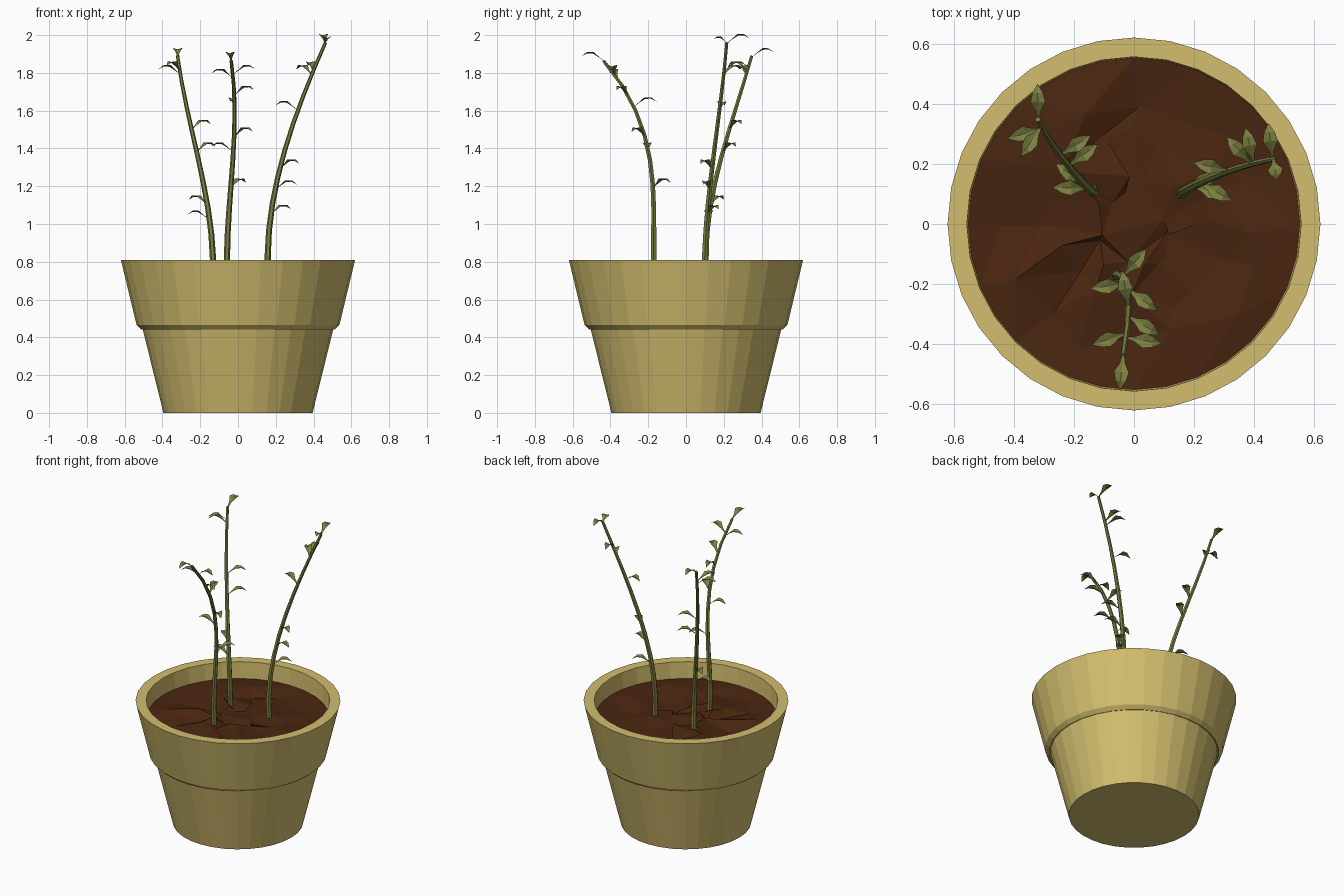
import bpy, bmesh, math, random
from mathutils import Vector

if "Cube" in bpy.data.objects:
    bpy.data.objects.remove(bpy.data.objects["Cube"])

random.seed(4)


def material(name, rgb):
    m = bpy.data.materials.new(name)
    m.diffuse_color = (*rgb, 1)
    m.use_nodes = True
    m.node_tree.nodes["Principled BSDF"].inputs["Base Color"].default_value = m.diffuse_color
    return m


CLAY = material("tan_clay", (0.645, 0.515, 0.156))
SOIL = material("brown_soil", (0.068, 0.019, 0.005))
GREEN = material("olive_green", (0.20, 0.215, 0.052))


def finish(name, bm, mat, closed=True):
    if closed:
        bmesh.ops.recalc_face_normals(bm, faces=bm.faces[:])
    me = bpy.data.meshes.new(name)
    bm.to_mesh(me)
    bm.free()
    me.materials.append(mat)
    bpy.context.collection.objects.link(bpy.data.objects.new(name, me))


def circle(bm, n, center, r, u, v):
    angles = [math.tau * i / n for i in range(n)]
    return [bm.verts.new(center + r * (math.cos(a) * u + math.sin(a) * v)) for a in angles]


def skin(bm, rings):
    # side quads between rings, plus both end caps
    for a, b in zip(rings, rings[1:]):
        for i in range(len(a)):
            j = (i + 1) % len(a)
            bm.faces.new((a[i], a[j], b[j], b[i]))
    bm.faces.new(rings[0])
    bm.faces.new(rings[-1])


X, Y, Z = Vector((1, 0, 0)), Vector((0, 1, 0)), Vector((0, 0, 1))

# pot: lathed profile with a stepped band and a hollow top
profile = [(0.395, 0), (0.505, 0.445), (0.513, 0.442), (0.537, 0.465), (0.62, 0.81),
           (0.556, 0.81), (0.55, 0.66)]
bm = bmesh.new()
skin(bm, [circle(bm, 32, Z * z, r, X, Y) for r, z in profile])
finish("pot", bm, CLAY)

# soil: faceted disc, poked into triangles and shaken inside its rim
bm = bmesh.new()
rings = [circle(bm, 16, Z * 0.7, r, X, Y) for r in (0.14, 0.28, 0.42, 0.553)]
skin(bm, rings)
bm.faces.ensure_lookup_table()
bmesh.ops.delete(bm, geom=[bm.faces[-1]], context='FACES_ONLY')
for ring in rings[:-1]:
    for v in ring:
        v.co += Vector([random.uniform(-s, s) for s in (0.045, 0.045, 0.022)])
bmesh.ops.triangulate(bm, faces=bm.faces[:])
# round the rim to match the pot
rim = [e for e in bm.edges if e.is_boundary]
bmesh.ops.subdivide_edges(bm, edges=rim, cuts=1)
for v in bm.verts:
    if v.is_boundary:
        flat = Vector((v.co.x, v.co.y, 0)).normalized() * 0.553
        v.co = flat + Z * 0.7
bmesh.ops.triangulate(bm, faces=bm.faces[:])
for f in bm.faces:
    f.normal_update()
    if f.normal.z < 0:
        f.normal_flip()
finish("soil", bm, SOIL, closed=False)


def at_height(knots, z):
    # smooth cubic through four knots, by height
    p = Vector()
    for k in knots:
        w = 1
        for o in knots:
            if o is not k:
                w *= (z - o[2]) / (k[2] - o[2])
        p += Vector(k) * w
    return p


def leaf(bm, base, azimuth, length=0.12):
    # folded blade that arches up and droops at the tip
    a = math.radians(azimuth)
    d = Vector((math.cos(a), math.sin(a), 0))
    side = Z.cross(d)
    rows = []
    for t, w, h in ((0, 0.003, 0), (0.25, 0.009, 0.55), (0.5, 0.025, 1), (0.75, 0.018, 1.05),
                    (1, 0.001, 0.7)):
        mid = base + d * t * length + Z * 0.35 * length * h
        lift = Z * w * 0.35
        rows.append([bm.verts.new(mid - side * w + lift), bm.verts.new(mid),
                     bm.verts.new(mid + side * w + lift)])
    for p, q in zip(rows, rows[1:]):
        for i in (0, 1):
            bm.faces.new((p[i], q[i], q[i + 1], p[i + 1]))


def plant(name, knots, leaves):
    z0, z1, steps = knots[0][2], knots[-1][2], 9
    # tapering six-sided stem
    bm = bmesh.new()
    rings = []
    for k in range(steps + 1):
        z = z0 + (z1 - z0) * k / steps
        t = (at_height(knots, z + 0.01) - at_height(knots, z - 0.01)).normalized()
        u = t.cross(Y).normalized()
        rings.append(circle(bm, 6, at_height(knots, z), 0.0175 - 0.0085 * k / steps, u, t.cross(u)))
    skin(bm, rings)
    finish(name + "_stem", bm, GREEN)
    # leaves: height on stem, compass direction, optional length
    bm = bmesh.new()
    for z, *shape in leaves:
        leaf(bm, at_height(knots, z), *shape)
    finish(name + "_leaves", bm, GREEN, closed=False)


plant("left",
      [(-0.135, 0.115, 0.68), (-0.167, 0.135, 1.13), (-0.25, 0.235, 1.52), (-0.32, 0.348, 1.89)],
      [(1.02, 178), (1.1, 144), (1.38, 36), (1.5, 33), (1.79, 197), (1.81, 236), (1.88, 91)])
plant("front",
      [(-0.056, -0.168, 0.68), (-0.043, -0.172, 1.13), (-0.018, -0.246, 1.55), (-0.036, -0.437, 1.865)],
      [(1.19, 49), (1.38, 188), (1.46, 324), (1.62, 100), (1.68, 329), (1.77, 199), (1.79, 350),
       (1.86, 264)])
plant("right",
      [(0.162, 0.098, 0.68), (0.178, 0.115, 1.08), (0.272, 0.16, 1.47), (0.463, 0.216, 1.96)],
      [(1.05, 29), (1.18, 345), (1.29, 330), (1.6, 167), (1.79, 132), (1.81, 103), (1.955, 97),
       (1.96, 280, 0.07)])
